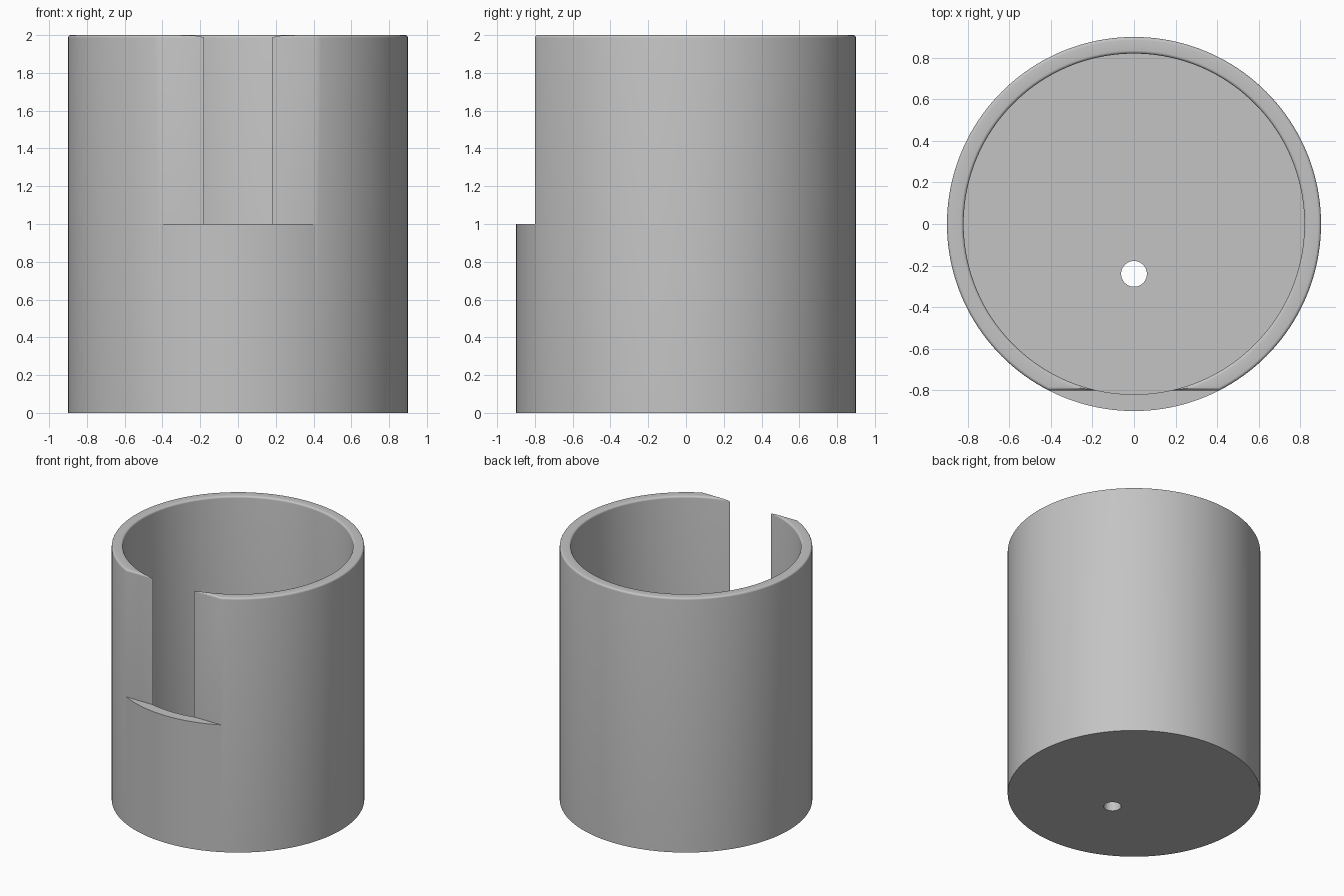
import bpy, bmesh
from math import sin, cos, pi, radians
from mathutils import Vector

OUTER, INNER, HEIGHT, FLOOR, FILLET = 0.90, 0.82, 2.0, 0.08, 0.015
FLAT_Y, LEDGE_Z = -0.80, 1.0
SEGMENTS = 160

old = bpy.data.objects.get("Cube")
if old:
    bpy.data.objects.remove(old, do_unlink=True)

grey = bpy.data.materials.new("plain grey")
grey.use_nodes = True
colour = (0.55, 0.55, 0.55, 1)
grey.diffuse_color = colour
grey.node_tree.nodes["Principled BSDF"].inputs["Base Color"].default_value = colour


def make_object(name, bm):
    bmesh.ops.recalc_face_normals(bm, faces=bm.faces)
    mesh = bpy.data.meshes.new(name)
    bm.to_mesh(mesh)
    bm.free()
    mesh.materials.append(grey)
    ob = bpy.data.objects.new(name, mesh)
    bpy.context.collection.objects.link(ob)
    return ob


def arc(cx, cz, start, end, steps=5):
    """Fillet points between two angles, in quarter turns."""
    angles = [(start + (end - start) * i / steps) * pi / 2 for i in range(steps + 1)]
    return [(cx + FILLET * cos(a), cz + FILLET * sin(a)) for a in angles]


# Cup wall and floor: one revolved profile with a rounded rim
rim_z = HEIGHT - FILLET
profile = [(0, 0), (OUTER, 0)]
profile += arc(OUTER - FILLET, rim_z, 0, 1) + arc(INNER + FILLET, rim_z, 1, 2)
profile += [(INNER, FLOOR), (0, FLOOR)]
bm = bmesh.new()
verts = [bm.verts.new((r, 0, z)) for r, z in profile]
edges = [bm.edges.new(pair) for pair in zip(verts, verts[1:])]
bmesh.ops.spin(bm, geom=verts + edges, cent=(0, 0, 0), axis=(0, 0, 1),
               angle=2 * pi, steps=SEGMENTS)
bmesh.ops.remove_doubles(bm, verts=bm.verts, dist=1e-5)
cup = make_object("cup_body", bm)

# Flat front cut above the ledge, flared at the top to round the rim edge
side = [(-1.2, LEDGE_Z), (FLAT_Y, LEDGE_Z)]
side += arc(FLAT_Y + FILLET, rim_z, 2, 1)
side += [(FLAT_Y + FILLET, HEIGHT + 0.2), (-1.2, HEIGHT + 0.2)]
bm = bmesh.new()
face = bm.faces.new([bm.verts.new((-0.7, y, z)) for y, z in side])
extruded = bmesh.ops.extrude_face_region(bm, geom=[face], use_keep_orig=True)
moved = [g for g in extruded["geom"] if isinstance(g, bmesh.types.BMVert)]
bmesh.ops.translate(bm, verts=moved, vec=Vector((1.4, 0, 0)))
front_cutter = make_object("front_cutter", bm)

# Drain hole through the floor
bm = bmesh.new()
bmesh.ops.create_cone(bm, cap_ends=True, segments=48, radius1=0.062,
                      radius2=0.062, depth=0.6)
bmesh.ops.translate(bm, verts=bm.verts, vec=Vector((0, -0.24, 0)))
hole_cutter = make_object("hole_cutter", bm)

bpy.ops.object.select_all(action="DESELECT")
cup.select_set(True)
bpy.context.view_layer.objects.active = cup
for cutter in (front_cutter, hole_cutter):
    cutter.hide_render = True
    mod = cup.modifiers.new(cutter.name, "BOOLEAN")
    mod.operation = "DIFFERENCE"
    mod.solver = "EXACT"
    mod.object = cutter
    bpy.ops.object.modifier_apply(modifier=mod.name)
    bpy.data.objects.remove(cutter, do_unlink=True)

bpy.ops.object.shade_smooth_by_angle(angle=radians(30))
